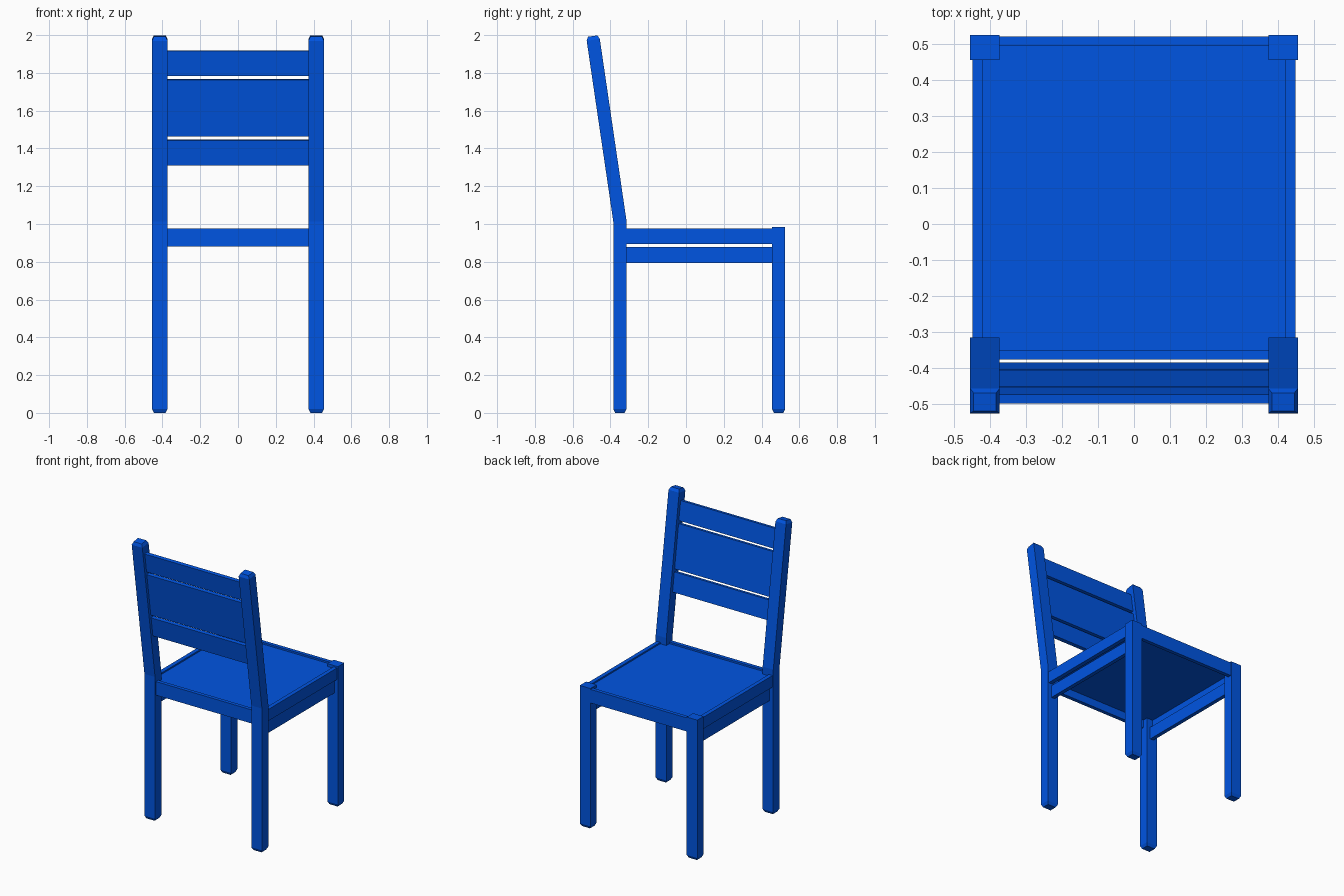
import bpy, bmesh
from math import atan2, cos, sin

cube = bpy.data.objects.get("Cube")
if cube:
    bpy.data.objects.remove(cube, do_unlink=True)

# Single painted finish
BLUE = (0.0, 0.09, 0.76, 1)
paint = bpy.data.materials.new("blue_paint")
paint.use_nodes = True
paint.diffuse_color = BLUE
paint.node_tree.nodes["Principled BSDF"].inputs["Base Color"].default_value = BLUE

# Line of the leaning back: slope starts above the seat
KNEE_Y, KNEE_Z, TOP_Y, TOP_Z = -0.35, 1.015, -0.494, 1.995
LEAN = atan2(KNEE_Y - TOP_Y, TOP_Z - KNEE_Z)


def finish(name, bm):
    bmesh.ops.recalc_face_normals(bm, faces=bm.faces)
    mesh = bpy.data.meshes.new(name)
    bm.to_mesh(mesh)
    bm.free()
    mesh.materials.append(paint)
    obj = bpy.data.objects.new(name, mesh)
    bpy.context.collection.objects.link(obj)
    return obj


def box(name, xs, ys, zs):
    bm = bmesh.new()
    bmesh.ops.create_cube(bm, size=1)
    for v in bm.verts:
        v.co = [lo + (c + 0.5) * (hi - lo) for c, (lo, hi) in zip(v.co, (xs, ys, zs))]
    return finish(name, bm)


def loft(name, x, rings):
    """Square post through rings of (y, z, half width, half depth, tilt)."""
    bm = bmesh.new()
    loops = []
    for y, z, w, d, tilt in rings:
        loops.append([bm.verts.new((x + sx * w, y + sy * d * cos(tilt), z + sy * d * sin(tilt)))
                      for sx, sy in ((-1, -1), (1, -1), (1, 1), (-1, 1))])
    for a, b in zip(loops, loops[1:]):
        for i in range(4):
            j = (i + 1) % 4
            bm.faces.new((a[i], a[j], b[j], b[i]))
    bm.faces.new(loops[0])
    bm.faces.new(loops[-1])
    return finish(name, bm)


W, D, CH = 0.041, 0.035, 0.01   # post half sizes and chamfer
FRONT_Y = 0.49

for side, s in (("left", 1), ("right", -1)):
    x = s * 0.414
    # Straight leg with chamfered foot
    loft(f"{side}_short_leg", x, [
        (FRONT_Y, 0, W - CH, D - CH, 0),
        (FRONT_Y, 0.02, W, D, 0),
        (FRONT_Y, 0.985, W, D, 0)])
    # Leg that bends into the leaning back post
    loft(f"{side}_back_post", x, [
        (KNEE_Y, 0, W - CH, D - CH, 0),
        (KNEE_Y, 0.02, W, D, 0),
        (KNEE_Y, KNEE_Z, W, D, LEAN / 2),
        (TOP_Y + 0.003, TOP_Z - 0.02, W, D, LEAN),
        (TOP_Y, TOP_Z, W - CH, D - CH, LEAN)])
    # Side rails: one framing the seat, one below it
    box(f"{side}_seat_rail", sorted((s * 0.42, s * 0.449)), (-0.33, 0.47), (0.894, 0.975))
    box(f"{side}_lower_rail", sorted((s * 0.40, s * 0.427)), (-0.33, 0.47), (0.793, 0.879))

# Cross aprons around a slightly recessed seat panel
box("back_apron", (-0.39, 0.39), (-0.376, -0.35), (0.882, 0.977))
box("front_apron", (-0.39, 0.39), (0.495, 0.521), (0.882, 0.977))
box("seat", (-0.422, 0.422), (-0.352, 0.497), (0.937, 0.965))

# Leaning back slats
for name, low, high in (("lower_slat", 1.311, 1.445),
                        ("middle_slat", 1.465, 1.765),
                        ("upper_slat", 1.785, 1.918)):
    mid = (low + high) / 2
    slat = box(name, (-0.39, 0.39), (-0.0125, 0.0125),
               ((low - mid) / cos(LEAN), (high - mid) / cos(LEAN)))
    t = (mid - KNEE_Z) / (TOP_Z - KNEE_Z)
    slat.location = (0, KNEE_Y - 0.003 + t * (TOP_Y - KNEE_Y), mid)
    slat.rotation_euler.x = LEAN
